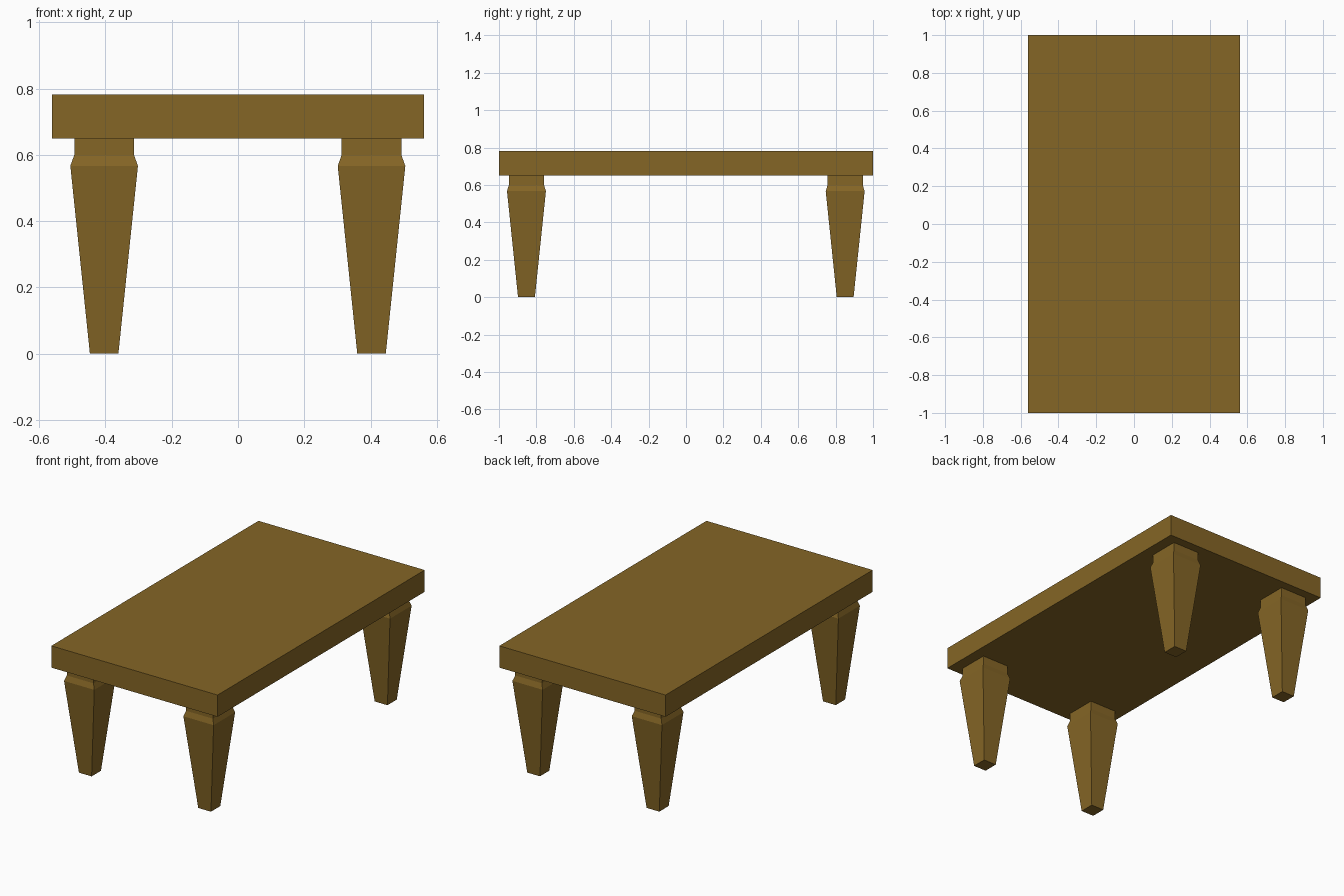
import bpy
import bmesh

cube = bpy.data.objects.get("Cube")
if cube:
    bpy.data.objects.remove(cube, do_unlink=True)

# Single brown wood colour
wood = bpy.data.materials.new("brown_wood")
wood.use_nodes = True
colour = (0.235, 0.133, 0.019, 1)
wood.diffuse_color = colour
wood.node_tree.nodes["Principled BSDF"].inputs["Base Color"].default_value = colour


def square_loft(name, sections, location=(0, 0, 0)):
    """Stack rectangles given as (z, half width, half depth) into a closed solid."""
    bm = bmesh.new()
    rings = [[bm.verts.new((sx * w, sy * d, z))
              for sx, sy in ((-1, -1), (1, -1), (1, 1), (-1, 1))]
             for z, w, d in sections]
    bm.faces.new(rings[0][::-1])
    bm.faces.new(rings[-1])
    for low, high in zip(rings, rings[1:]):
        for i in range(4):
            j = (i + 1) % 4
            bm.faces.new((low[i], low[j], high[j], high[i]))
    mesh = bpy.data.meshes.new(name)
    bm.to_mesh(mesh)
    bm.free()
    mesh.materials.append(wood)
    obj = bpy.data.objects.new(name, mesh)
    obj.location = location
    bpy.context.collection.objects.link(obj)
    return obj


# Thick table top
square_loft("table_top", [(0.65, 0.562, 1.0), (0.783, 0.562, 1.0)])

# Tapered legs: narrow foot, wide shoulder, chamfer, straight neck
leg_sections = [(0, 0.043, 0.045), (0.567, 0.102, 0.104),
                (0.6, 0.09, 0.094), (0.65, 0.09, 0.094)]
for end, y in (("front", -0.853), ("back", 0.851)):
    for side, x in (("right", -0.404), ("left", 0.403)):
        square_loft(f"{end}_{side}_leg", leg_sections, (x, y, 0))
